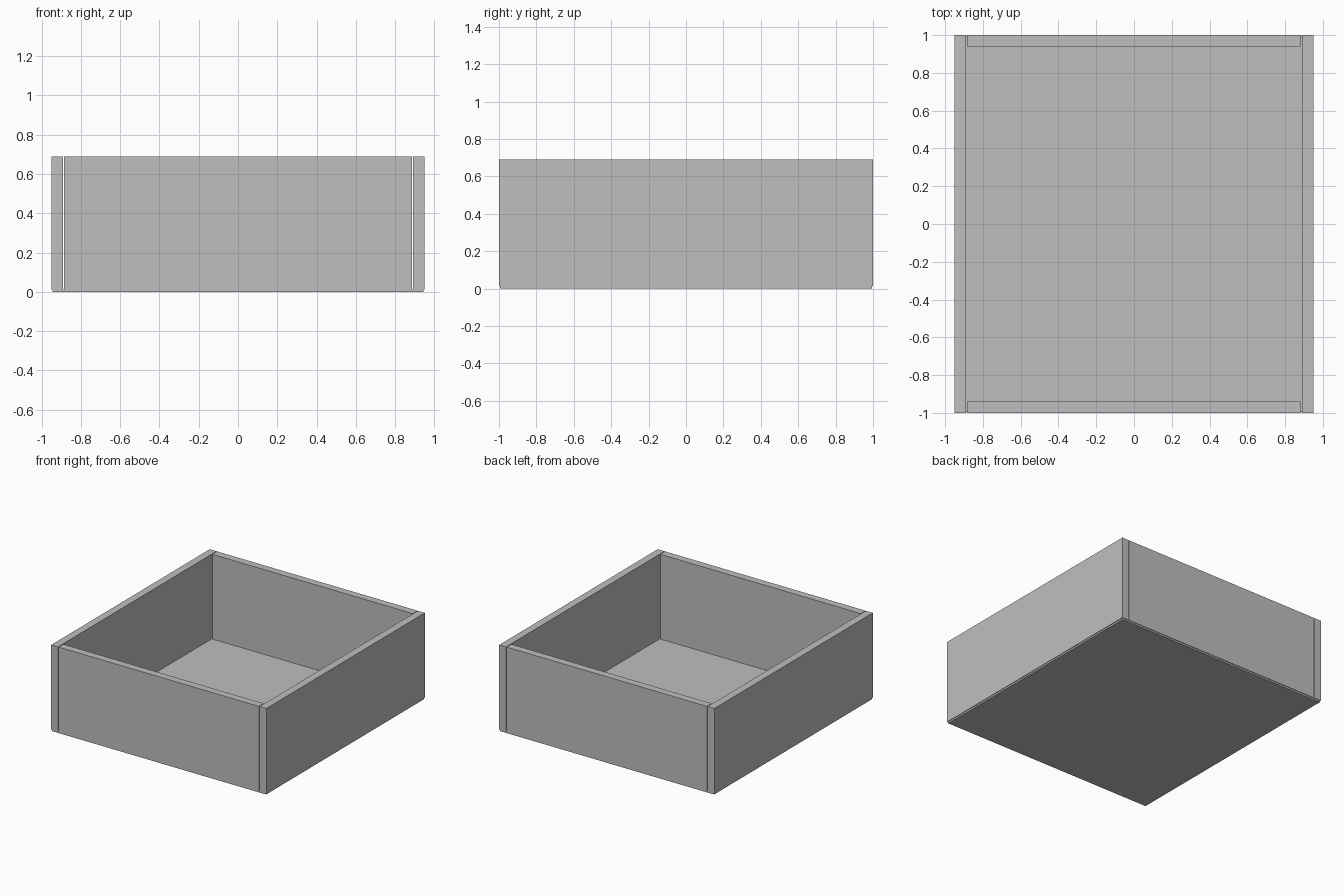
import bpy

# Remove the default cube
cube = bpy.data.objects.get("Cube")
if cube:
    bpy.data.objects.remove(cube, do_unlink=True)

# Single flat grey
grey = bpy.data.materials.new("plain_grey")
grey.use_nodes = True
colour = (0.52, 0.52, 0.52, 1)
grey.diffuse_color = colour
grey.node_tree.nodes["Principled BSDF"].inputs["Base Color"].default_value = colour

HALF_X, HALF_Y, HEIGHT = 0.95, 1.0, 0.69
WALL, BASE, GAP = 0.06, 0.013, 0.005


def panel(name, low, high):
    """Axis-aligned board between two corners."""
    centre = [(a + b) / 2 for a, b in zip(low, high)]
    bpy.ops.mesh.primitive_cube_add(size=1, location=centre)
    board = bpy.context.object
    board.name = name
    board.scale = [b - a for a, b in zip(low, high)]
    bpy.ops.object.transform_apply(location=False, rotation=False, scale=True)
    board.data.materials.append(grey)
    return board


# Thin base sheet, slightly inset under the walls
panel("base_sheet", (GAP - HALF_X, GAP - HALF_Y, 0), (HALF_X - GAP, HALF_Y - GAP, BASE))

# Full-length side walls
inner = HALF_X - WALL
panel("left_wall", (inner, -HALF_Y, BASE), (HALF_X, HALF_Y, HEIGHT))
panel("right_wall", (-HALF_X, -HALF_Y, BASE), (-inner, HALF_Y, HEIGHT))

# End walls fitted between the sides with a hairline gap
end = inner - GAP
panel("front_wall", (-end, -HALF_Y, BASE), (end, WALL - HALF_Y, HEIGHT))
panel("back_wall", (-end, HALF_Y - WALL, BASE), (end, HALF_Y, HEIGHT))
